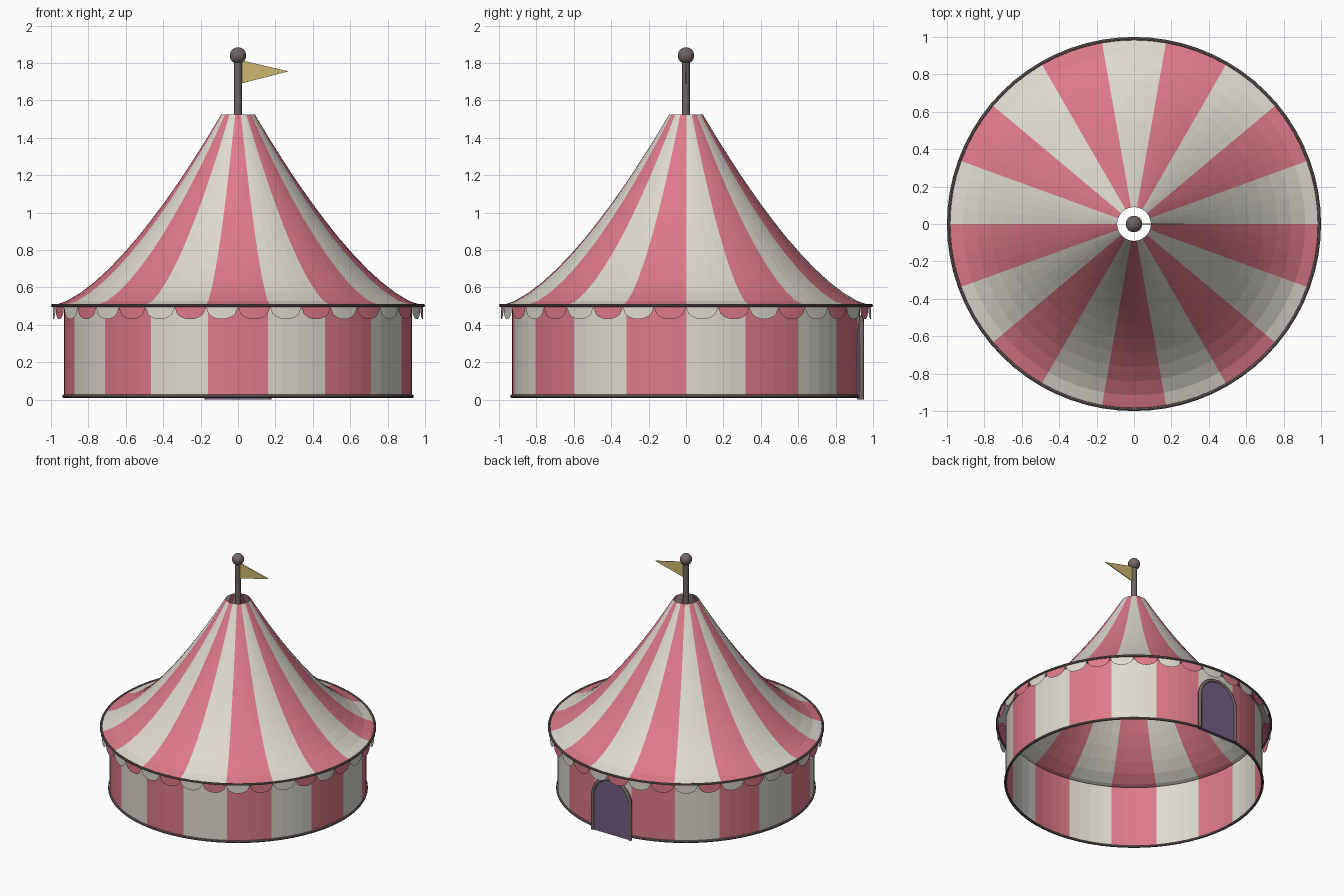
import bpy, bmesh
from math import sin, cos, pi, radians, sqrt

cube = bpy.data.objects.get("Cube")
if cube:
    bpy.data.objects.remove(cube)


def material(name, rgb):
    mat = bpy.data.materials.new(name)
    mat.use_nodes = True
    mat.diffuse_color = (*rgb, 1)
    mat.node_tree.nodes["Principled BSDF"].inputs["Base Color"].default_value = (*rgb, 1)
    return mat


CREAM = material("cream canvas", (0.73, 0.70, 0.63))
PINK = material("pink canvas", (0.73, 0.19, 0.25))
METAL = material("grey brown trim", (0.17, 0.13, 0.125))
PURPLE = material("purple door", (0.17, 0.11, 0.23))
GOLD = material("gold flag", (0.61, 0.47, 0.16))

SEGMENTS = 72
WALL_R = 0.93
RIM_R = 0.99
RIM_Z = 0.503


def finish(bm, name, mats, smooth=False):
    mesh = bpy.data.meshes.new(name)
    bm.to_mesh(mesh)
    bm.free()
    for mat in mats:
        mesh.materials.append(mat)
    for poly in mesh.polygons:
        poly.use_smooth = smooth
    obj = bpy.data.objects.new(name, mesh)
    bpy.context.collection.objects.link(obj)
    return obj


def striped_lathe(name, profile, stripe_deg):
    """Spin a (radius, z) profile, listed bottom to top, with alternating stripes."""
    bm = bmesh.new()
    step = 2 * pi / SEGMENTS
    rings = [[bm.verts.new((r * cos(i * step), r * sin(i * step), z))
              for i in range(SEGMENTS)] for r, z in profile]
    for low, high in zip(rings, rings[1:]):
        for i in range(SEGMENTS):
            j = (i + 1) % SEGMENTS
            face = bm.faces.new((low[i], low[j], high[j], high[i]))
            face.material_index = (i * 360 // SEGMENTS // stripe_deg) % 2
    return finish(bm, name, [CREAM, PINK])


def ring(name, radius, thickness, z):
    bpy.ops.mesh.primitive_torus_add(major_radius=radius, minor_radius=thickness,
                                     major_segments=SEGMENTS, minor_segments=8,
                                     location=(0, 0, z))
    obj = bpy.context.object
    obj.name = name
    obj.data.materials.append(METAL)
    bpy.ops.object.shade_smooth_by_angle()


def extruded(name, outline, y_front, depth, mat):
    """Solid from an (x, z) outline, running from y_front by depth along y."""
    bm = bmesh.new()
    face = bm.faces.new([bm.verts.new((x, y_front, z)) for x, z in outline])
    grown = bmesh.ops.extrude_face_region(bm, geom=[face])["geom"]
    bmesh.ops.translate(bm, vec=(0, depth, 0),
                        verts=[v for v in grown if isinstance(v, bmesh.types.BMVert)])
    bmesh.ops.recalc_face_normals(bm, faces=bm.faces)
    return finish(bm, name, [mat])


# Round wall and swept roof, open at the top
striped_lathe("wall", [(WALL_R, 0.01), (WALL_R, 0.51)], 20)
RINGS = 12
roof = []
for i in range(RINGS + 1):
    t = i / RINGS
    roof.append((RIM_R + (0.09 - RIM_R) * t, RIM_Z + 1.022 * t ** 1.5))
striped_lathe("roof", roof, 20)

# Scalloped valance hanging from the roof edge
bm = bmesh.new()
STEPS = 12
for k in range(36):
    top, bottom = [], []
    for i in range(STEPS + 1):
        u = 2 * i / STEPS - 1
        a = radians(10 * k + 5 + 5 * u)
        x, y = RIM_R * cos(a), RIM_R * sin(a)
        top.append(bm.verts.new((x, y, RIM_Z)))
        bottom.append(bm.verts.new((x, y, 0.493 - 0.063 * sqrt(1 - u * u))))
    for i in range(STEPS):
        face = bm.faces.new((bottom[i], bottom[i + 1], top[i + 1], top[i]))
        face.material_index = k % 2
finish(bm, "valance", [CREAM, PINK])

# Trim rings
ring("roof_rim", 0.991, 0.009, RIM_Z)
ring("base_ring", WALL_R, 0.01, 0.018)

# Arched back door
HALF, SPRING = 0.165, 0.275
arch = [(HALF * cos(i * pi / 16), SPRING + HALF * sin(i * pi / 16)) for i in range(17)]
outline = [(HALF, 0)] + arch + [(-HALF, 0)]
extruded("door", outline, 0.915, 0.027, PURPLE)

# Door frame: a tube following the arch
curve = bpy.data.curves.new("door_frame", "CURVE")
curve.dimensions = "3D"
curve.bevel_depth = 0.013
curve.bevel_resolution = 2
curve.use_fill_caps = True
spline = curve.splines.new("POLY")
spline.points.add(len(outline) - 1)
for point, (x, z) in zip(spline.points, outline):
    point.co = (x, 0.939, z, 1)
curve.materials.append(METAL)
bpy.context.collection.objects.link(bpy.data.objects.new("door_frame", curve))

# Pole, ball and pennant
bpy.ops.mesh.primitive_cylinder_add(vertices=16, radius=0.021, depth=0.47,
                                    location=(0, 0, 1.585))
pole = bpy.context.object
pole.name = "pole"
pole.data.materials.append(METAL)
bpy.ops.object.shade_smooth_by_angle()

bpy.ops.mesh.primitive_uv_sphere_add(segments=24, ring_count=14, radius=0.044,
                                     location=(0, 0, 1.84))
ball = bpy.context.object
ball.name = "pole_ball"
ball.data.materials.append(METAL)
bpy.ops.object.shade_smooth()

extruded("flag", [(0.015, 1.69), (0.27, 1.755), (0.015, 1.815)], -0.003, 0.006, GOLD)
